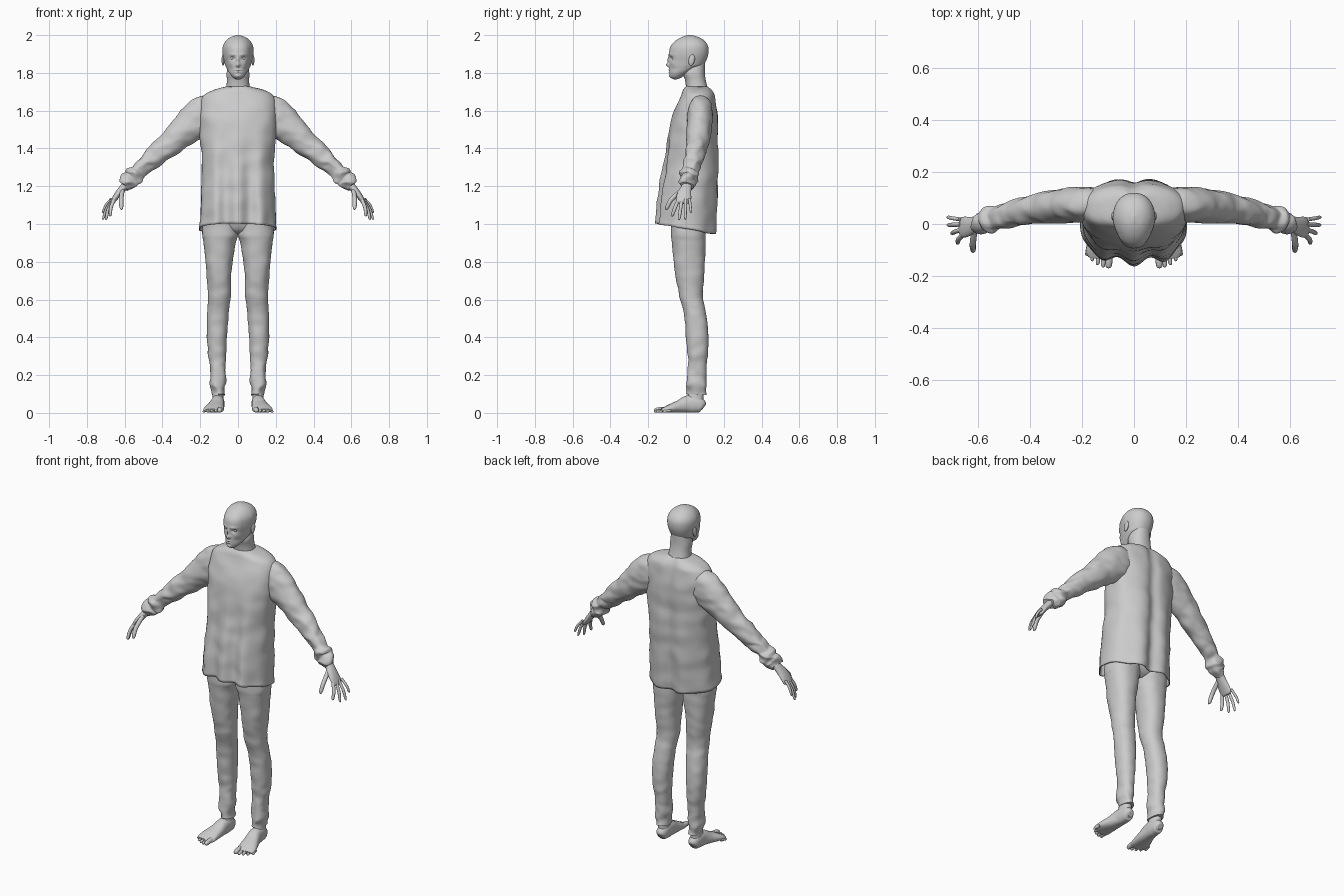
import bpy
import bmesh
from math import sin, cos, pi, exp, copysign
from mathutils import Vector, noise

if "Cube" in bpy.data.objects:
    bpy.data.objects.remove(bpy.data.objects["Cube"])

grey = bpy.data.materials.new("plain grey")
grey.use_nodes = True
grey.diffuse_color = (0.6, 0.6, 0.6, 1)
grey.node_tree.nodes["Principled BSDF"].inputs["Base Color"].default_value = (0.6, 0.6, 0.6, 1)


def spline(rows, steps):
    """Smooth curve through rows of values."""
    out = []
    last = len(rows) - 1
    for i in range(last):
        a, b, c, d = rows[max(i - 1, 0)], rows[i], rows[i + 1], rows[min(i + 2, last)]
        for j in range(steps):
            t = j / steps
            out.append([q + t / 2 * (r - p + t * (2 * p - 5 * q + 4 * r - s + t * (3 * (q - r) + s - p)))
                        for p, q, r, s in zip(a, b, c, d)])
    out.append(list(rows[-1]))
    return out


def oval(count, power):
    for i in range(count):
        a = 2 * pi * i / count
        yield tuple(copysign(abs(f) ** (2 / power), f) for f in (cos(a), sin(a)))


def skin(name, rings, side=1, warp=None, caps=(True, True)):
    """Join rings of points into one smooth surface."""
    bm = bmesh.new()
    loops = []
    for ring in rings:
        loop = []
        for p in ring:
            p = warp(p) if warp else p
            loop.append(bm.verts.new((p.x * side, p.y, p.z)))
        loops.append(loop)
    for low, high in zip(loops, loops[1:]):
        for i in range(len(low)):
            bm.faces.new((low[i - 1], low[i], high[i], high[i - 1]))
    for loop, cap in zip((loops[0], loops[-1]), caps):
        if cap:
            bm.faces.new(loop)
    bmesh.ops.recalc_face_normals(bm, faces=bm.faces)
    for f in bm.faces:
        f.smooth = len(f.verts) == 4
    mesh = bpy.data.meshes.new(name)
    bm.to_mesh(mesh)
    bm.free()
    mesh.materials.append(grey)
    ob = bpy.data.objects.new(name, mesh)
    bpy.context.collection.objects.link(ob)
    return ob


def stack(name, boxes, count=48, steps=6, power=2.2, **rest):
    """Level ovals, each filling a box: z, x from, x to, y from, y to."""
    rings = []
    for z, x0, x1, y0, y1 in spline(boxes, steps):
        rings.append([Vector(((x0 + x1) / 2 + u * (x1 - x0) / 2, (y0 + y1) / 2 + v * (y1 - y0) / 2, z))
                      for u, v in oval(count, power)])
    return skin(name, rings, **rest)


def limb(name, path, across, count=24, steps=6, power=2, **rest):
    """Ovals along a path: x, y, z, radius across, other radius."""
    path = spline(path, steps)
    rings = []
    for i, (x, y, z, ra, rb) in enumerate(path):
        along = (Vector(path[min(i + 1, len(path) - 1)][:3]) - Vector(path[max(i - 1, 0)][:3])).normalized()
        u = Vector(across)
        u = (u - along * u.dot(along)).normalized()
        v = along.cross(u)
        rings.append([Vector((x, y, z)) + u * a * ra + v * b * rb for a, b in oval(count, power)])
    return skin(name, rings, **rest)


def digit(name, base, tip, r, across, side, bend):
    """Rounded finger or toe."""
    base, tip = Vector(base), Vector(tip)
    mid = base.lerp(tip, 0.5) + Vector(bend)
    near = mid.lerp(tip, 0.8)
    path = [(*base, r, r), (*mid, r, r), (*near, r * 0.8, r * 0.8), (*tip, r * 0.1, r * 0.1)]
    limb(name, path, across, count=12, steps=4, side=side)


def ball(name, center, size, turn=0):
    bpy.ops.mesh.primitive_uv_sphere_add(segments=24, ring_count=16, location=center, rotation=(turn, 0, 0))
    ob = bpy.context.object
    ob.name = name
    ob.scale = size
    ob.data.materials.append(grey)
    bpy.ops.object.shade_smooth()


def crumple(p, amount, freq):
    return p + noise.noise_vector(Vector((p.x * freq, p.y * freq, p.z * freq * 1.6))) * amount


# Head: bumps give x, z, width, height, depth of the features
BUMPS = [(0, 1.842, .012, .011, .017), (0, 1.868, .008, .018, .009), (.033, 1.878, .014, .009, -.011),
         (.03, 1.897, .02, .007, .004), (0, 1.815, .018, .004, .005), (0, 1.803, .016, .004, .005),
         (0, 1.809, .02, .002, -.003), (0, 1.784, .016, .009, .005), (.045, 1.85, .014, .012, .003),
         (.045, 1.82, .014, .014, -.004)]


def face(p):
    front = min(max((0.02 - p.y) / 0.06, 0), 1)
    q = Vector((p.x * (1 - 0.12 * front), p.y, p.z))
    for x, z, w, h, depth in BUMPS:
        for cx in {x, -x}:
            q.y -= front * depth * exp(-((p.x - cx) / w) ** 2 - ((p.z - z) / h) ** 2)
    q.z += max(0, 1.84 - p.z) * 0.5 * min(max((p.y + 0.05) / 0.1, 0), 1)
    return q


head = [(1.765, .012, -.065, -.03), (1.778, .036, -.083, .02), (1.80, .055, -.087, .05),
        (1.83, .066, -.088, .085), (1.86, .073, -.088, .105), (1.90, .081, -.09, .118),
        (1.94, .08, -.082, .117), (1.97, .064, -.056, .098), (1.99, .038, -.022, .065), (2, .004, .01, .03)]
stack("head", [(z, -w, w, a, b) for z, w, a, b in head], count=128, steps=10, warp=face)
neck = [(1.66, .08, 0, .13), (1.72, .063, 0, .115), (1.76, .059, -.005, .105), (1.80, .06, -.015, .1), (1.85, .05, 0, .1)]
stack("neck", [(z, -w, w, a, b) for z, w, a, b in neck])


# Shirt body: folds deepen towards the hem
def drape(p):
    low = min(max((1.55 - p.z) / 0.5, 0), 1)
    q = crumple(p, 0.006, 9)
    edge = max(0, 1 - (p.x / 0.2) ** 4)
    if p.y < 0.03:
        q.y -= edge * low * (0.016 * cos(2 * pi * p.x / 0.125) - 0.004)
    else:
        q.y += edge * (0.008 * low * cos(2 * pi * p.x / 0.16 + pi) - 0.012 * exp(-(p.x / 0.03) ** 2))
    q.z -= 0.18 * p.y * low
    return q


shirt = [(1.728, .068, 0, .122), (1.708, .14, -.015, .14), (1.67, .192, -.03, .155), (1.58, .205, -.07, .168),
         (1.45, .2, -.095, .17), (1.30, .19, -.115, .17), (1.15, .195, -.138, .165), (.975, .205, -.152, .155)]
body = stack("shirt_body", [(z, -w, w, a, b) for z, w, a, b in shirt], count=128, steps=8, power=2.4,
             warp=drape, caps=(True, False))
cloth = body.modifiers.new("cloth", "SOLIDIFY")
cloth.thickness = 0.006

# Trouser seat
stack("trouser_seat", [(1.12, -.17, .17, -.07, .12), (1.03, -.185, .185, -.08, .11),
                       (.97, -.12, .12, -.06, .09), (.945, -.04, .04, -.02, .06)])

SLEEVE = [(.11, .08, 1.60, .055, .08), (.18, .075, 1.575, .068, .105), (.27, .07, 1.505, .066, .086),
          (.36, .06, 1.425, .058, .066), (.45, .043, 1.35, .05, .055), (.52, .028, 1.285, .045, .045),
          (.55, .018, 1.255, .052, .053), (.568, .014, 1.237, .042, .044), (.582, .01, 1.223, .046, .044),
          (.603, .005, 1.203, .037, .034)]
PALM = [(.575, .01, 1.23, .026, .022), (.605, .002, 1.195, .028, .02), (.63, -.008, 1.165, .036, .018),
        (.65, -.012, 1.138, .04, .015), (.664, -.012, 1.115, .036, .011), (.667, -.012, 1.108, .02, .005)]
TIPS = [(.677, -.075, 1.04), (.7, -.037, 1.02), (.716, -.004, 1.022), (.717, .027, 1.058)]
LEG = [(1.05, 0, .185, -.08, .11), (.95, 0, .19, -.08, .105), (.9, .012, .183, -.075, .104),
       (.75, .035, .168, -.06, .098), (.62, .038, .158, -.035, .09), (.52, .05, .163, -.01, .107),
       (.4, .06, .165, 0, .12), (.28, .064, .155, .01, .112), (.19, .062, .148, .002, .105), (.1, .068, .142, 0, .11)]
FOOT = [(.105, .095, .03, .012, .015), (.105, .085, .036, .028, .034), (.106, .05, .046, .034, .046),
        (.108, .01, .046, .036, .046), (.115, -.035, .034, .043, .034), (.125, -.08, .024, .051, .024),
        (.131, -.112, .016, .053, .016), (.134, -.132, .011, .042, .01)]


def sleeve_folds(p):
    return crumple(p, 0.006 + 0.01 * min(max((p.x - 0.42) / 0.12, 0), 1), 16)


def leg_folds(p):
    return crumple(p, 0.003 + 0.011 * max(0, 1 - p.z / 0.4), 14)


def sole(p):
    return Vector((p.x, p.y, max(p.z, 0.001)))


for side, word in ((1, "left"), (-1, "right")):
    # Arm and hand
    limb(word + "_sleeve", SLEEVE, (0, 1, 0), count=56, steps=10, side=side, warp=sleeve_folds)
    limb(word + "_palm", PALM, (0, 1, 0), side=side)
    for i, tip in enumerate(TIPS):
        knuckle = (.657 + .004 * i, -.042 + .02 * i, 1.125 + .003 * i)
        digit(f"{word}_finger_{i + 1}", knuckle, tip, .0095 - .0007 * i, (0, 1, 0), side, (.006, 0, .003))
    digit(word + "_thumb", (.612, -.02, 1.18), (.617, -.107, 1.075), .012, (1, 0, 0), side, (.004, -.014, .002))

    # Trouser leg, ankle and foot
    stack(word + "_trouser_leg", LEG, count=64, steps=10, side=side, warp=leg_folds)
    stack(word + "_ankle", [(.2, .08, .134, .02, .095), (.1, .078, .134, .012, .092), (.04, .074, .138, -.01, .092)], side=side)
    limb(word + "_foot", FOOT, (1, 0, 0), side=side, power=2.3, warp=sole)
    for i in range(5):
        r = .014 if i == 0 else .0095 - .0005 * i
        digit(f"{word}_toe_{i + 1}", (.094 + .02 * i, -.105 + .006 * i, r + .004),
              (.098 + .021 * i, -.17 + .003 * i * i, r * .8), r, (1, 0, 0), side, (0, 0, .002))

    # Ear and eye
    ball(word + "_ear", (side * .079, .03, 1.868), (.008, .016, .03), turn=-.2)
    ball(word + "_eye", (side * .029, -.064, 1.878), (.013, .012, .01))
